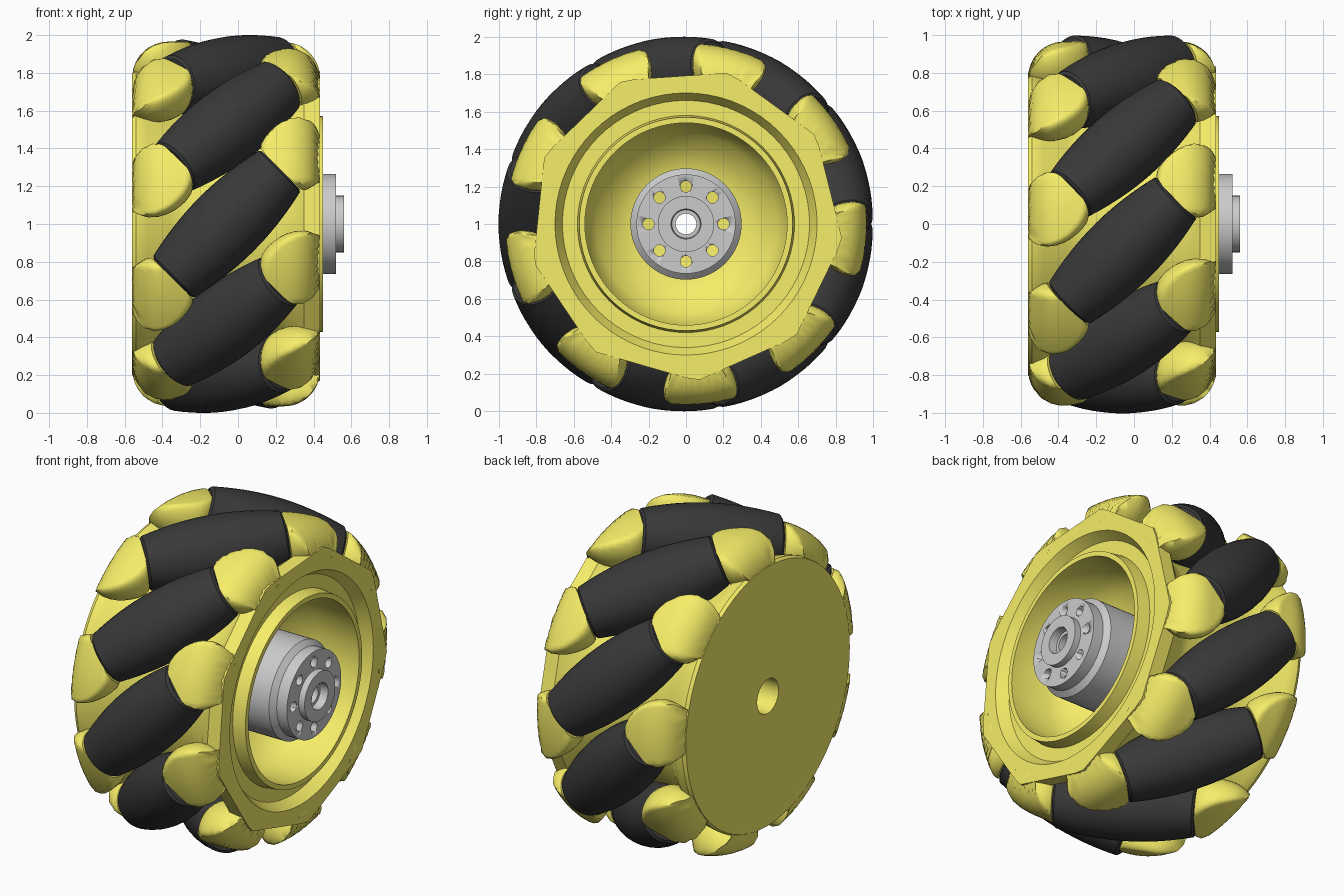
import bpy, bmesh
from math import sin, cos, pi, radians, sqrt, hypot, atan2, degrees
from mathutils import Matrix, Vector

if "Cube" in bpy.data.objects:
    bpy.data.objects.remove(bpy.data.objects["Cube"])


def material(name, color):
    m = bpy.data.materials.new(name)
    m.diffuse_color = color
    m.use_nodes = True
    m.node_tree.nodes["Principled BSDF"].inputs["Base Color"].default_value = m.diffuse_color
    return m


YELLOW = material("yellow_plastic", (0.92, 0.85, 0.14, 1))
RUBBER = material("black_rubber", (0.04, 0.04, 0.04, 1))
COUNT, MID_X, AXIS_R = 9, -0.06, 0.80
X_MIN, X_MAX = -0.56, 0.435


def revolve(name, pts, n=48, mat=None, matrix=None, closed=False, warp=None, smooth=35):
    """Spin (x, r) points round the local x axis; wheel centre ends up at z = 1."""
    bm = bmesh.new()
    rings = [[bm.verts.new((x, r * cos(2 * pi * i / n), r * sin(2 * pi * i / n)))
              for i in range(n)] for x, r in pts]
    pairs = list(zip(rings, rings[1:]))
    if closed:
        pairs.append((rings[-1], rings[0]))
    for a, b in pairs:
        for i in range(n):
            j = (i + 1) % n
            bm.faces.new((a[i], a[j], b[j], b[i]))
    bmesh.ops.remove_doubles(bm, verts=bm.verts, dist=1e-5)
    if matrix:
        bm.transform(matrix)
    if warp:
        for v in bm.verts:
            v.co = warp(v.co)
    bmesh.ops.recalc_face_normals(bm, faces=bm.faces)
    me = bpy.data.meshes.new(name)
    bm.to_mesh(me)
    bm.free()
    ob = bpy.data.objects.new(name, me)
    ob.location.z = 1
    bpy.context.collection.objects.link(ob)
    if mat:
        me.materials.append(mat)
    bpy.ops.object.select_all(action='DESELECT')
    bpy.context.view_layer.objects.active = ob
    ob.select_set(True)
    bpy.ops.object.shade_smooth_by_angle(angle=radians(smooth))
    return ob


# yellow rim: back disc, core drum, front ring with groove, inner bowl
def nonagon_flange(co):
    r = hypot(co.y, co.z)
    if co.x > 0.32 and r > 0.75:
        a = (degrees(atan2(co.z, co.y)) - 174 + 20) % 40 - 20
        k = 0.79 / cos(radians(a)) / r
        return Vector((co.x, co.y * k, co.z * k))
    return co


revolve("wheel_rim", [
    (-0.56, 0.105), (-0.56, 0.80), (-0.54, 0.81), (-0.48, 0.80), (-0.36, 0.70),
    (-0.25, 0.68), (0.15, 0.68), (0.24, 0.70), (0.35, 0.79), (0.435, 0.79),
    (0.435, 0.70), (0.37, 0.66), (0.37, 0.58), (0.45, 0.57), (0.45, 0.54),
    (0.18, 0.54), (0.08, 0.48), (0.0, 0.39), (-0.05, 0.29), (-0.05, 0.105)],
    n=72, mat=YELLOW, closed=True, warp=nonagon_flange)


# lugs are trimmed to a rounded barrel outline
def barrel(co):
    x = min(max(co.x, X_MIN), X_MAX)
    d = min(x - X_MIN, X_MAX - x)
    f = 0.19
    limit = 0.965 if d > f else 0.775 + sqrt(max(0, f * f - (f - d) ** 2))
    r = hypot(co.y, co.z)
    k = min(1, limit / r)
    return Vector((x, co.y * k, co.z * k))


# roller profile follows the wheel's outer circle
HALF = 0.405
roller = [(-HALF, 0.0), (-HALF, 0.138)]
for i in range(13):
    t = (-1 + i / 6) * (HALF - 0.012)
    roller.append((t, 1.002 - sqrt(AXIS_R ** 2 + t * t / 2)))
roller += [(HALF, 0.138), (HALF, 0.0)]
lug = [(0.408, 0.0), (0.408, 0.155), (0.43, 0.172), (0.47, 0.182), (0.51, 0.185),
       (0.55, 0.183), (0.59, 0.176), (0.63, 0.162), (0.67, 0.138), (0.70, 0.105),
       (0.72, 0.06), (0.73, 0.0)]

for k in range(COUNT):
    th = pi + k * 2 * pi / COUNT
    axis = Vector((1, sin(th), -cos(th))).normalized()
    out = Vector((0, cos(th), sin(th)))
    m = Matrix((axis, out, axis.cross(out))).transposed().to_4x4()
    m.translation = out * AXIS_R + Vector((MID_X, 0, 0))
    revolve(f"roller_{k + 1}", roller, 36, RUBBER, m)
    revolve(f"front_lug_{k + 1}", lug, 40, YELLOW, m, warp=barrel, smooth=50)
    revolve(f"back_lug_{k + 1}", [(-t, r) for t, r in lug], 40, YELLOW, m,
            warp=barrel, smooth=50)

# grey axle hub with raised boss and stepped bore
hub = revolve("axle_hub", [
    (-0.05, 0.055), (-0.05, 0.297), (0.42, 0.297), (0.45, 0.265), (0.52, 0.265),
    (0.52, 0.15), (0.56, 0.15), (0.56, 0.08), (0.51, 0.075), (0.51, 0.055)],
    n=64, closed=True)

# ring of eight bolt holes through the hub
for k in range(8):
    a = k * pi / 4
    cut = revolve("bolt_hole_cutter", [(-0.2, 0), (-0.2, 0.03), (0.6, 0.03), (0.6, 0)], 20,
                  matrix=Matrix.Translation((0, 0.2 * cos(a), 0.2 * sin(a))))
    cut.hide_render = True
    mod = hub.modifiers.new("bolt_hole", 'BOOLEAN')
    mod.operation, mod.object, mod.solver = 'DIFFERENCE', cut, 'EXACT'
    bpy.context.view_layer.objects.active = hub
    bpy.ops.object.modifier_apply(modifier=mod.name)
    bpy.data.objects.remove(cut)
